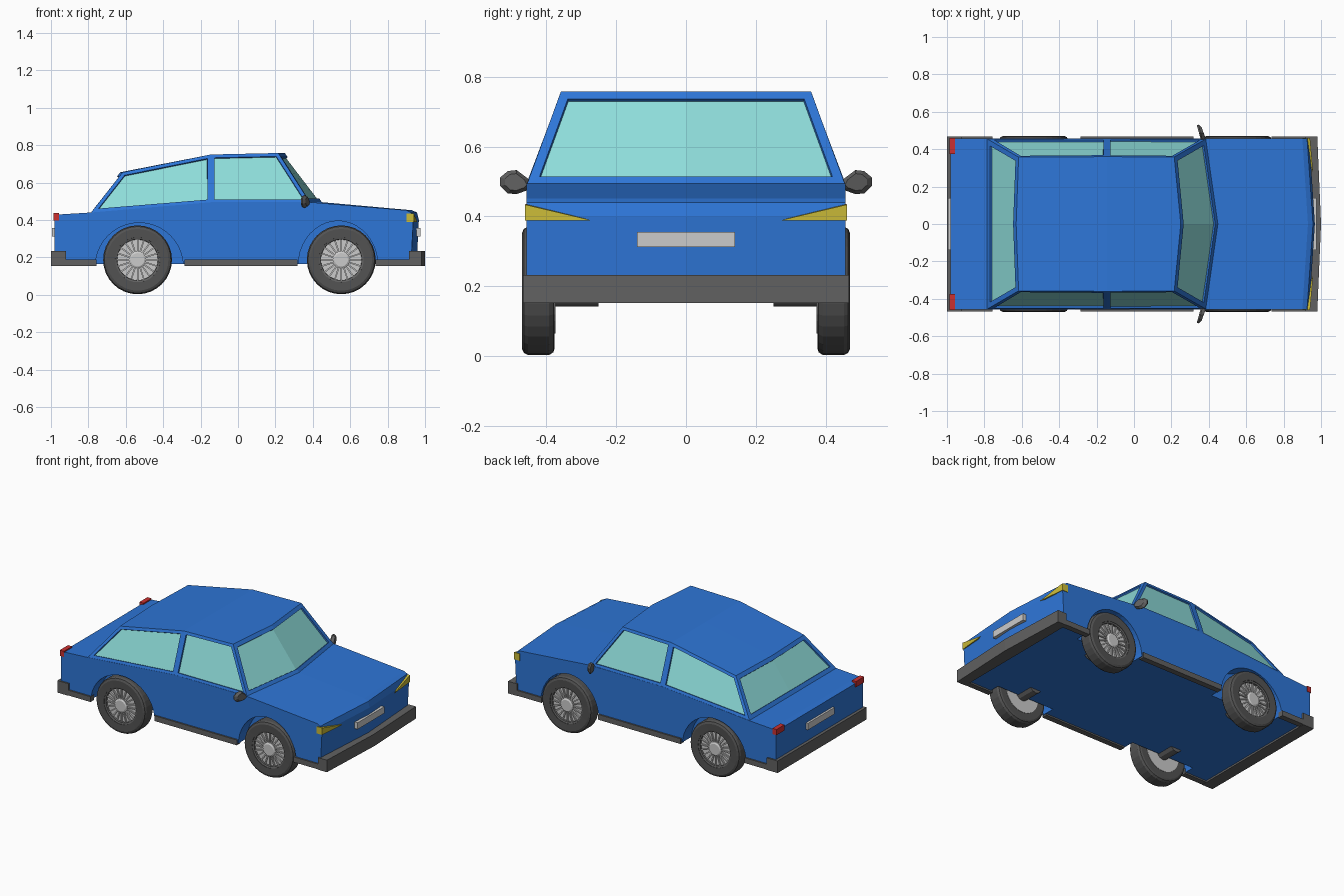
import bpy, bmesh, math
from mathutils import Matrix, Vector

if "Cube" in bpy.data.objects:
    bpy.data.objects.remove(bpy.data.objects["Cube"])


def material(name, rgb):
    m = bpy.data.materials.new(name)
    m.diffuse_color = (*rgb, 1)
    m.use_nodes = True
    m.node_tree.nodes["Principled BSDF"].inputs["Base Color"].default_value = m.diffuse_color
    return m


BLUE = material("blue_paint", (0.027, 0.18, 0.68))
GLASS = material("glass", (0.27, 0.72, 0.70))
DARK = material("dark_trim", (0.12, 0.12, 0.12))
TYRE = material("tyre_rubber", (0.085, 0.085, 0.085))
YELLOW = material("yellow_lamp", (0.6, 0.5, 0.04))
RED = material("red_lamp", (0.6, 0.03, 0.03))


def finish(name, bm, *mats):
    bmesh.ops.recalc_face_normals(bm, faces=bm.faces)
    me = bpy.data.meshes.new(name)
    bm.to_mesh(me)
    bm.free()
    for m in mats:
        if m:
            me.materials.append(m)
    ob = bpy.data.objects.new(name, me)
    bpy.context.collection.objects.link(ob)
    return ob


def loft(name, sections, mat=None):
    """Skin a row of equal closed sections and cap both ends."""
    bm = bmesh.new()
    rings = [[bm.verts.new(p) for p in s] for s in sections]
    n = len(rings[0])
    for a, b in zip(rings, rings[1:]):
        for i in range(n):
            j = (i + 1) % n
            bm.faces.new((a[i], a[j], b[j], b[i]))
    bm.faces.new(rings[0])
    bm.faces.new(rings[-1])
    return finish(name, bm, mat)


def box(name, x, y, z, mat=None):
    return loft(name, [[(x[0], v, z[0]), (x[1], v, z[0]), (x[1], v, z[1]), (x[0], v, z[1])] for v in y], mat)


def span(s, a, b):
    return sorted((s * a, s * b))


# Lower body: side profile (edge x, centre x, z), bent forward at the centre
profile = [(-0.98, -0.98, 0.165), (-0.98, -0.98, 0.42), (-0.95, -0.95, 0.43), (-0.785, -0.785, 0.44),
           (-0.145, -0.145, 0.495), (0.385, 0.45, 0.495), (0.90, 0.93, 0.452), (0.925, 0.957, 0.44),
           (0.937, 0.967, 0.40), (0.925, 0.955, 0.165)]
body = loft("lower_body", [[(p[i], y, p[2]) for p in profile]
                           for y, i in ((-0.457, 0), (0, 1), (0.457, 0))], BLUE)

# Wheel wells cut out of the lower body
for cx, cz, rx, rz in ((-0.528, 0.15, 0.235, 0.235), (0.535, 0.155, 0.213, 0.24)):
    for s in (-1, 1):
        ring = [(cx + rx * math.cos(a * math.tau / 40), cz + rz * math.sin(a * math.tau / 40)) for a in range(40)]
        cutter = loft("well_cutter", [[(x, s * y, z) for x, z in ring] for y in (0.365, 0.6)], BLUE)
        cutter.hide_render = True
        mod = body.modifiers.new("wheel_well", 'BOOLEAN')
        mod.operation, mod.solver, mod.object = 'DIFFERENCE', 'EXACT', cutter
        bpy.context.view_layer.objects.active = body
        bpy.ops.object.modifier_apply(modifier=mod.name)
        bpy.data.objects.remove(cutter)

# Cabin: edge x, centre x, half width, z; window faces are inset and sunk
bm = bmesh.new()
outline = [(-0.785, -0.785, 0.455, 0.44), (-0.617, -0.63, 0.357, 0.655), (-0.145, -0.145, 0.36, 0.75),
           (0.215, 0.25, 0.358, 0.758), (0.385, 0.45, 0.455, 0.493)]
rows = [[bm.verts.new((e, -w, z)), bm.verts.new((c, 0, z)), bm.verts.new((e, w, z))] for e, c, w, z in outline]
strips = [[bm.faces.new((a[k], a[k + 1], b[k + 1], b[k])) for k in (0, 1)] for a, b in zip(rows, rows[1:])]
windows = [strips[0], strips[3]]
for k in (0, 2):
    y = -0.457 if k == 0 else 0.457
    mid = bm.verts.new((-0.145, y, 0.493))
    windows.append([bm.faces.new((rows[0][k], rows[1][k], rows[2][k], mid))])
    windows.append([bm.faces.new((mid, rows[2][k], rows[3][k], rows[4][k]))])
bmesh.ops.recalc_face_normals(bm, faces=bm.faces)
if strips[1][0].normal.z < 0:
    bmesh.ops.reverse_faces(bm, faces=bm.faces)
bm.normal_update()
for i, panes in enumerate(windows):
    t = 0.027 if i < 2 else 0.019
    bmesh.ops.inset_region(bm, faces=panes, thickness=t, use_even_offset=True, use_boundary=True)
    wall = bmesh.ops.inset_region(bm, faces=panes, thickness=0.001, depth=-0.01,
                                  use_even_offset=True, use_boundary=True)
    for f in panes:
        f.material_index = 1
finish("cabin_with_windows", bm, BLUE, GLASS)


# Bumpers: wrapped sections, the front one bowed
def bumper(name, edge, centre, back):
    def sec(y, x, xb):
        return [(x, y, 0.153), (x, y, 0.233), (xb, y, 0.233), (xb, y, 0.153)]
    loft(name, [sec(-0.467, edge, back), sec(0, centre, back), sec(0.467, edge, back)], DARK)


bumper("front_bumper", 0.98, 1.0, 0.915)
bumper("rear_bumper", -1.0, -1.0, -0.92)

# Number plates (blank)
box("front_plate", (0.94, 0.977), (-0.14, 0.14), (0.312, 0.356))
box("rear_plate", (-0.994, -0.97), (-0.14, 0.14), (0.312, 0.356))


def wheel(cx, s):
    """Turn tyre and rim profiles (radius, y) around the axle, then add spokes."""
    def lathe(name, prof, mat, n=32):
        loft(name, [[(cx + r * math.cos(a * math.tau / n), s * y, 0.187 + r * math.sin(a * math.tau / n))
                     for a in range(n)] for r, y in prof], mat)
    lathe("tyre", [(0.118, 0.440), (0.12, 0.468), (0.165, 0.470), (0.178, 0.464), (0.184, 0.452),
                   (0.184, 0.392), (0.176, 0.38), (0.165, 0.376), (0.12, 0.376)], TYRE)
    lathe("rim", [(0.122, 0.374), (0.122, 0.45)], None)
    lathe("rim_ring", [(0.108, 0.445), (0.110, 0.462), (0.121, 0.466), (0.121, 0.445)], DARK)
    lathe("hub_cap", [(0.046, 0.445), (0.046, 0.462), (0.036, 0.468)], None, 20)
    lathe("axle", [(0.045, 0.25), (0.045, 0.38)], DARK, 12)
    bm = bmesh.new()
    for i in range(20):
        m = (Matrix.Translation((cx, s * 0.452, 0.187)) @ Matrix.Rotation(i * math.tau / 20, 4, 'Y')
             @ Matrix.Translation((0.078, 0, 0)) @ Matrix.Diagonal((0.072, 0.014, 0.008, 1)))
        bmesh.ops.create_cube(bm, size=1, matrix=m)
    finish("wheel_spokes", bm)


for s in (-1, 1):
    for cx in (-0.537, 0.552):
        wheel(cx, s)
    # Sill and lower trim strips
    y = span(s, 0.43, 0.467)
    for name, x in (("rear_trim", (-0.93, -0.757)), ("sill", (-0.287, 0.318)), ("front_trim", (0.735, 0.93))):
        box(name, x, y, (0.155, 0.19), DARK)
    # Head lamp: wedge wrapped around the corner
    loft("head_lamp", [[(0.90, s * 0.44, z0), (0.90, s * 0.461, z0), (0.941, s * 0.461, z0), (0.958, s * 0.275, 0.388 + d)]
                       for z0, d in ((0.388, 0), (0.434, 0.002))], YELLOW)
    # Tail lamp
    box("tail_lamp", (-0.987, -0.957), span(s, 0.375, 0.46), (0.398, 0.436), RED)
    # Door mirror: faceted shell with a swept tip
    shape = [(0.442, 0.488), (0.452, 0.508), (0.485, 0.533), (0.51, 0.53), (0.532, 0.512),
             (0.532, 0.487), (0.51, 0.466), (0.485, 0.464), (0.452, 0.476)]
    cy, cz = 0.488, 0.499

    def ring(x, k):
        return [(x - 0.25 * (y - cy), s * (cy + (y - cy) * k), cz + (z - cz) * k) for y, z in shape]
    loft("door_mirror", [ring(0.347, 0.9), ring(0.355, 1), ring(0.372, 0.7)], DARK)
